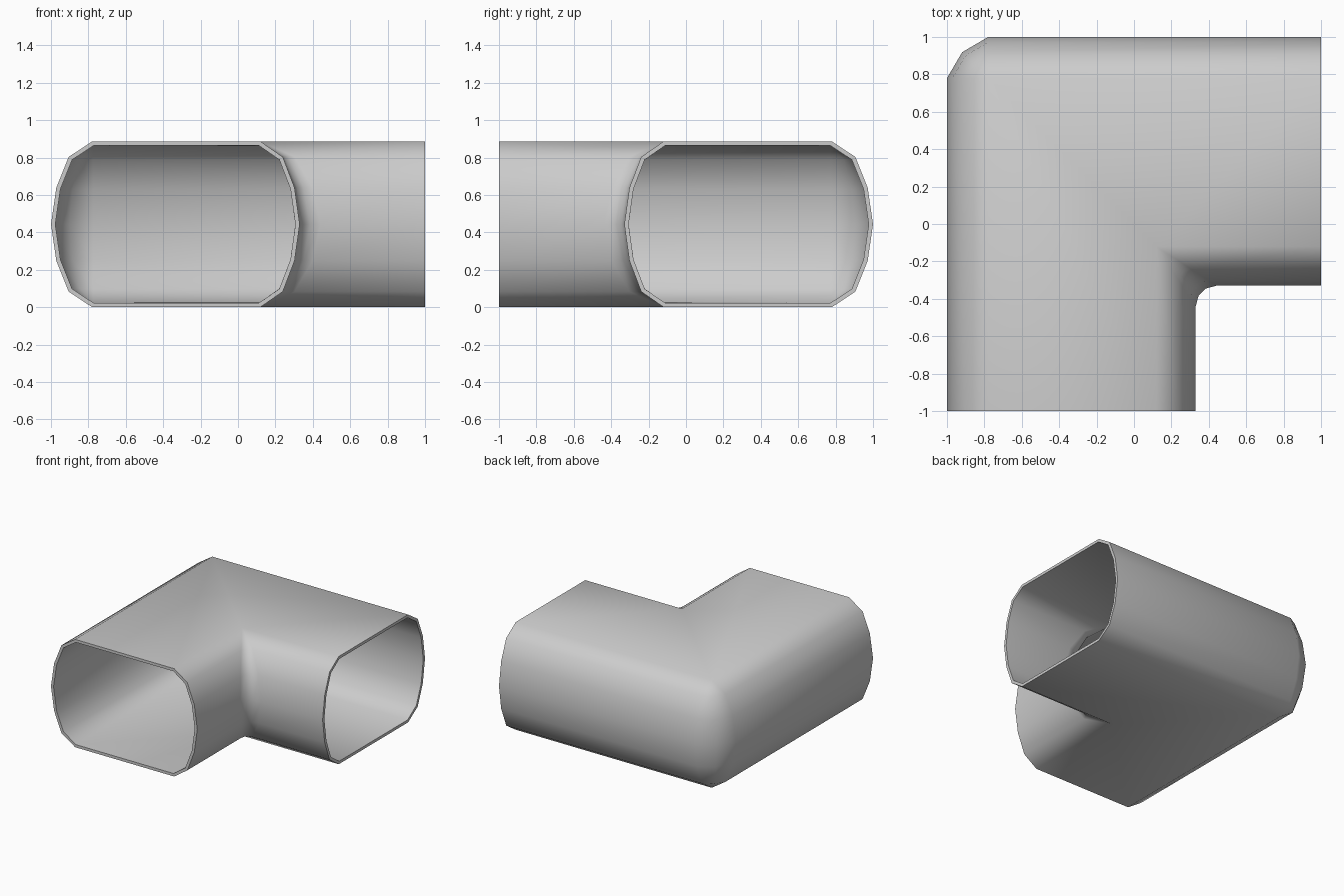
import bpy, bmesh, math

if "Cube" in bpy.data.objects:
    bpy.data.objects.remove(bpy.data.objects["Cube"])

H = 0.886
# fraction of side bulge and height above mid plane, upper quarter of the section
QUARTER = [(0.0, 0.443), (0.57, 0.36), (0.87, 0.195), (1.0, 0.0)]
SIDE = QUARTER + [(f, -z) for f, z in reversed(QUARTER[:-1])]


def outer_line(f):
    """Plan path along the outside of the bend."""
    d = 0.22 * f
    mid = (-0.78 - d * 0.63, 0.78 + d * 0.63)
    return [(-0.78 - d, -1), (-0.78 - d, 0.78), mid, mid,
            (-0.78, 0.78 + d), (1, 0.78 + d)]


def inner_line(f):
    """Plan path along the inside of the bend, with a fillet that grows with the bulge."""
    x, r = 0.12 + 0.21 * f, 0.11 * f
    arc = []
    for i in range(4):
        a = math.radians(180 - 30 * i)
        arc.append((x + r + r * math.cos(a), -x - r + r * math.sin(a)))
    return [(x, -1)] + arc + [(1, -x)]


# Elbow pipe shell: closed section lofted round the bend
lines = [[(x, y, H / 2 + z) for x, y in outer_line(f)] for f, z in SIDE]
lines += [[(x, y, H / 2 + z) for x, y in inner_line(f)] for f, z in reversed(SIDE)]

bm = bmesh.new()
grid = [[bm.verts.new(p) for p in line] for line in lines]
n = len(grid)
for i in range(n):
    a, b = grid[i], grid[(i + 1) % n]
    for j in range(5):
        bm.faces.new((a[j], a[j + 1], b[j + 1], b[j]))
bmesh.ops.remove_doubles(bm, verts=bm.verts, dist=0.0005)
bmesh.ops.dissolve_degenerate(bm, edges=bm.edges, dist=0.0001)
bmesh.ops.recalc_face_normals(bm, faces=bm.faces)
# make sure the normals point out of the pipe
top = max(bm.faces, key=lambda f: f.calc_center_median().z)
if top.normal.z < 0:
    bmesh.ops.reverse_faces(bm, faces=bm.faces)
mesh = bpy.data.meshes.new("elbow_pipe")
bm.to_mesh(mesh)
bm.free()

pipe = bpy.data.objects.new("elbow_pipe", mesh)
bpy.context.collection.objects.link(pipe)
bpy.context.view_layer.objects.active = pipe
pipe.select_set(True)

# Wall thickness
wall = pipe.modifiers.new("wall", 'SOLIDIFY')
wall.thickness = 0.023
wall.offset = -1
wall.use_even_offset = True
bpy.ops.object.modifier_apply(modifier="wall")
bpy.ops.object.shade_smooth_by_angle(angle=math.radians(60))
